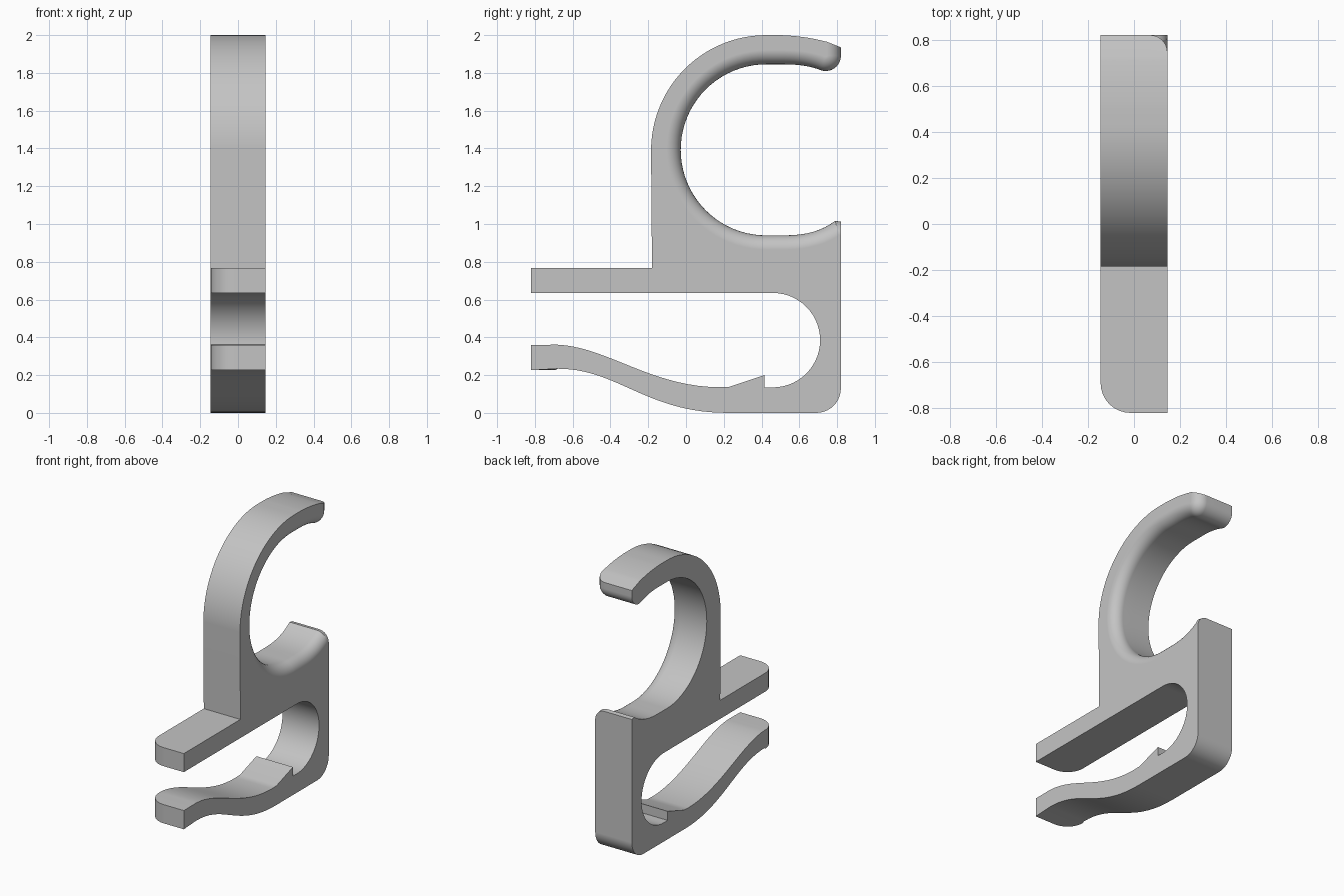
import bpy, bmesh
from math import sin, cos, radians, pi
from mathutils import Vector

if "Cube" in bpy.data.objects:
    bpy.data.objects.remove(bpy.data.objects["Cube"], do_unlink=True)

HALF = 0.145      # half thickness
END = 0.82        # half depth
FILLET = 0.075    # rounded inner edge of the hook
CORNER = 0.13     # rounded corner of the two arm ends
STEPS = 8


def arc(cy, cz, r, a0, a1, n):
    """Points of a circular arc in the side profile, angles in degrees."""
    return [Vector((cy + r * cos(radians(a0 + (a1 - a0) * i / n)),
                    cz + r * sin(radians(a0 + (a1 - a0) * i / n)))) for i in range(n + 1)]


def bend(p, q, s, n=8):
    """Quadratic curve from p to s pulled towards q."""
    p, q, s = Vector(p), Vector(q), Vector(s)
    return [p * (1 - t) ** 2 + q * 2 * t * (1 - t) + s * t * t
            for t in [i / n for i in range(n + 1)]]


def s_curve(p, q, r, s, n=18):
    """Cubic curve for the springy lower arm."""
    p, q, r, s = Vector(p), Vector(q), Vector(r), Vector(s)
    return [p * (1 - t) ** 3 + q * 3 * t * (1 - t) ** 2 + r * 3 * t * t * (1 - t) + s * t ** 3
            for t in [i / n for i in range(n + 1)]]


# Hook opening: tip, upper lip, round throat, lower lip
hook = [Vector((END, 1.935))]
hook += arc(0.74, 1.89, 0.08, 0, -110, 10)
hook += bend(hook[-1], (0.635, 1.8455), (0.52, 1.8455))[1:]
hook += arc(0.425, 1.3925, 0.453, 90, 270, 40)
hook += bend((0.53, 0.94), (0.69, 0.94), (0.79, 1.017))
hook += [Vector((END, 1.012))]

# Each profile entry: point, hook fillet direction, arm corner direction
none = Vector((0, 0))
profile = []
for i, p in enumerate(hook):
    if i == 0:
        d = Vector((-1, 0.4))
    elif i == 1:
        d = Vector((-1, 0))
    elif i == len(hook) - 1:
        d = Vector((0, -1))
    else:
        t = (hook[i + 1] - hook[i - 1]).normalized()
        d = Vector((t.y, -t.x))
    profile.append((p, d, none))


def add(points, slide=none):
    for p in points:
        profile.append((Vector(p), none, slide))


inward = Vector((1, 0))
# Back wall and underside of the clamp
add(arc(0.69, 0.13, 0.13, 0, -90, 10))
add(s_curve((0.22, 0), (-0.21, 0), (-0.36, 0.234), (-0.68, 0.234)))
# Lower arm end and its upper surface
add([(-END, 0.226), (-END, 0.36)], inward)
add(s_curve((-0.68, 0.361), (-0.42, 0.35), (-0.18, 0.136), (0.18, 0.136)))
# Ratchet tooth and round clamp throat
add([(0.23, 0.138), (0.415, 0.2), (0.415, 0.135)])
add(arc(0.46, 0.385, 0.25, -90, 90, 28))
# Upper arm
add([(-END, 0.635), (-END, 0.768)], inward)
add([(-0.18, 0.768)])
# Outer hook curve
add(arc(0.425, 1.39, 0.61, 180, 90, 24))
add(bend((0.5, 2.0), (0.63, 1.995), (0.735, 1.967)))

# Cross layers through the thickness
layers = []
for i in range(STEPS + 1):
    a = pi / 2 * i / STEPS
    layers.append((-HALF + CORNER * (1 - cos(a)), 0, CORNER * (1 - sin(a))))
for i in range(STEPS + 1):
    a = pi / 2 * i / STEPS
    layers.append((HALF - FILLET + FILLET * sin(a), FILLET * (1 - cos(a)), 0))

bm = bmesh.new()
rings = []
for x, f, c in layers:
    ring = []
    for p, d, s in profile:
        q = p + d * f + s * c
        ring.append(bm.verts.new((x, q.x, q.y)))
    rings.append(ring)
n = len(profile)
for a, b in zip(rings, rings[1:]):
    for i in range(n):
        j = (i + 1) % n
        bm.faces.new((a[i], a[j], b[j], b[i]))
bm.faces.new(rings[0])
bm.faces.new(rings[-1])
bmesh.ops.recalc_face_normals(bm, faces=bm.faces)
mesh = bpy.data.meshes.new("clip_hook")
bm.to_mesh(mesh)
bm.free()

clip = bpy.data.objects.new("clip_hook", mesh)
bpy.context.collection.objects.link(clip)

# Plain grey plastic
grey = bpy.data.materials.new("light_grey")
grey.use_nodes = True
colour = (0.55, 0.55, 0.55, 1)
grey.diffuse_color = colour
grey.node_tree.nodes["Principled BSDF"].inputs["Base Color"].default_value = colour
mesh.materials.append(grey)

# Smooth curves, crisp corners, flat sides
bpy.ops.object.select_all(action="DESELECT")
clip.select_set(True)
bpy.context.view_layer.objects.active = clip
bpy.ops.object.shade_smooth_by_angle(angle=radians(28))
weighted = clip.modifiers.new("flat_sides", "WEIGHTED_NORMAL")
weighted.keep_sharp = True
